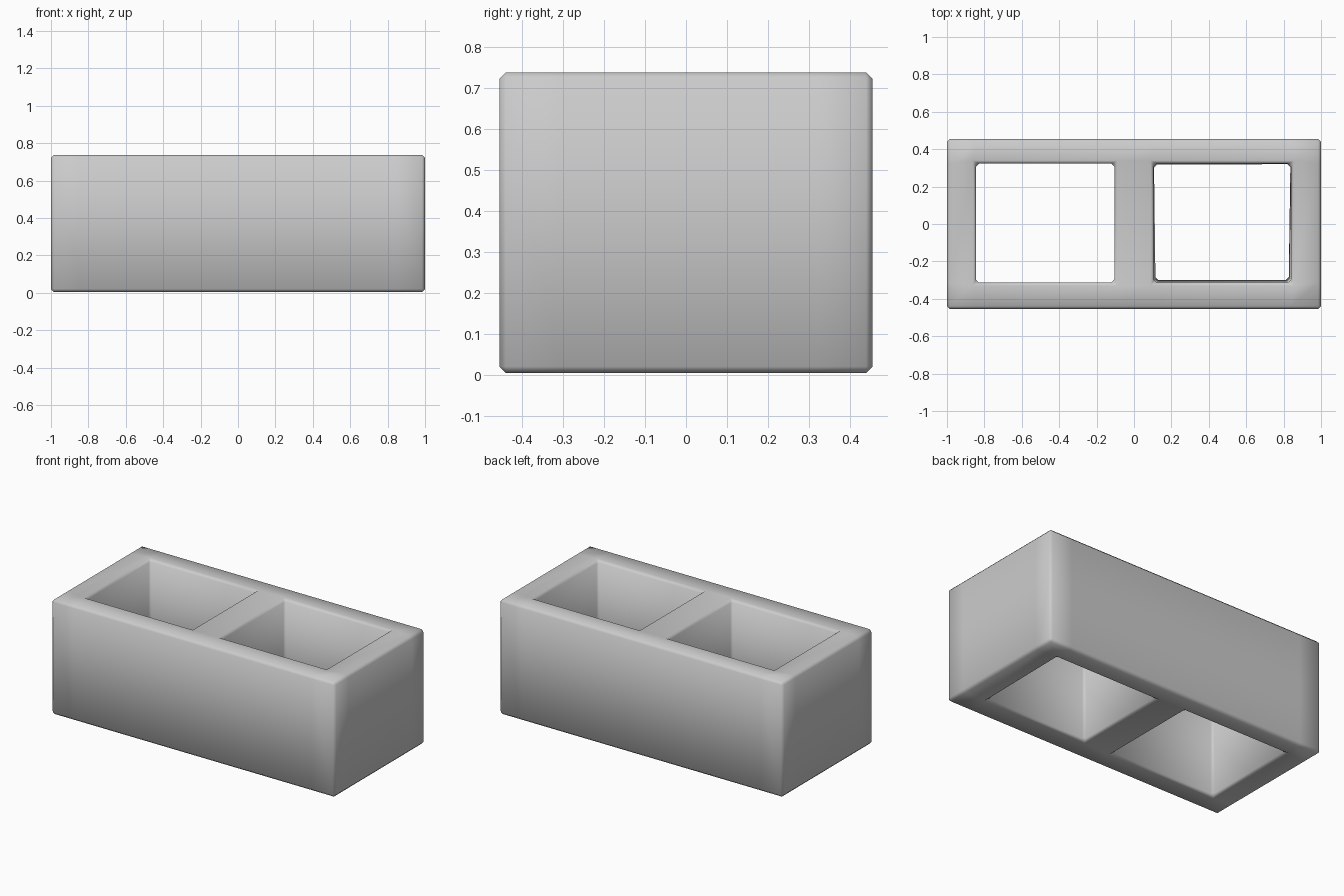
import bpy, bmesh

if "Cube" in bpy.data.objects:
    bpy.data.objects.remove(bpy.data.objects["Cube"])

# Plan grid lines of the block; two cells are left open as hollow cores
XS = [-1.0, -0.845, -0.105, 0.105, 0.84, 1.0]
YS = [-0.455, -0.313, 0.323, 0.455]
Z0, Z1 = 0.004, 0.737
HOLES = {(1, 1), (3, 1)}

bm = bmesh.new()
grid = [[bm.verts.new((x, y, Z0)) for y in YS] for x in XS]
bottom = []
for i in range(len(XS) - 1):
    for j in range(len(YS) - 1):
        if (i, j) not in HOLES:
            bottom.append(bm.faces.new((grid[i][j], grid[i][j + 1],
                                        grid[i + 1][j + 1], grid[i + 1][j])))

# Raise the plan into a solid, keeping the underside
ret = bmesh.ops.extrude_face_region(bm, geom=bottom, use_keep_orig=True)
for v in (g for g in ret["geom"] if isinstance(g, bmesh.types.BMVert)):
    v.co.z = Z1

# The right core narrows slightly towards the bottom
for i, j, dx, dy in ((3, 1, 0.01, 0.013), (4, 1, -0.013, 0.013),
                     (3, 2, 0.002, -0.006), (4, 2, -0.004, -0.003)):
    grid[i][j].co.x += dx
    grid[i][j].co.y += dy
bmesh.ops.recalc_face_normals(bm, faces=bm.faces)

# Chamfer every sharp edge
sharp = [e for e in bm.edges if len(e.link_faces) == 2 and e.calc_face_angle() > 0.5]
bmesh.ops.bevel(bm, geom=sharp, offset=0.016, offset_type='OFFSET', segments=1,
                profile=0.5, affect='EDGES', clamp_overlap=True)
bmesh.ops.recalc_face_normals(bm, faces=bm.faces)
for f in bm.faces:
    f.smooth = True

mesh = bpy.data.meshes.new("hollow_block")
bm.to_mesh(mesh)
bm.free()
block = bpy.data.objects.new("hollow_block", mesh)
bpy.context.collection.objects.link(block)
